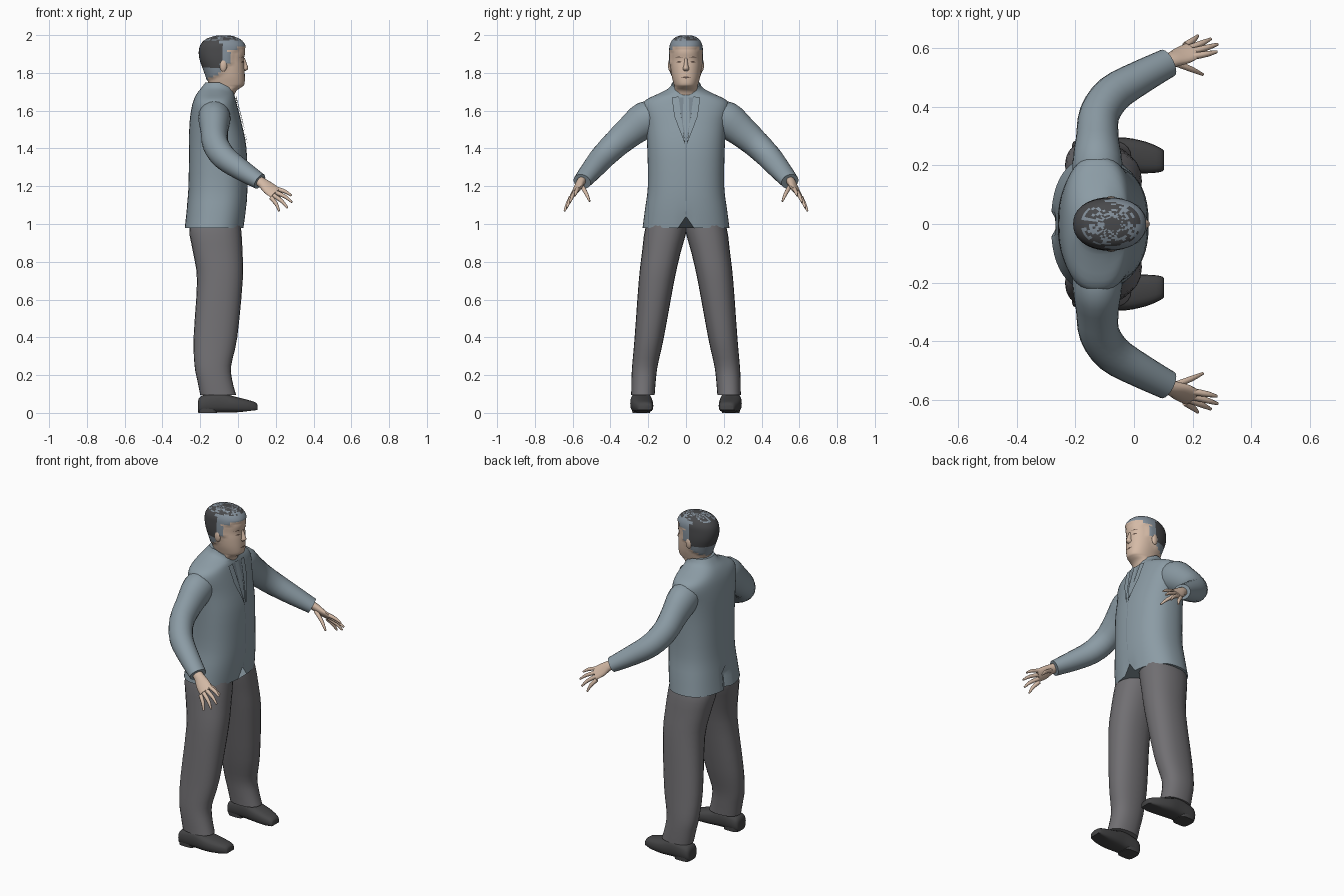
import bpy, bmesh, math, random
from mathutils import Vector
from mathutils.bvhtree import BVHTree

random.seed(4)
if "Cube" in bpy.data.objects:
    bpy.data.objects.remove(bpy.data.objects["Cube"])


def material(name, r, g, b):
    m = bpy.data.materials.new(name)
    m.use_nodes = True
    m.diffuse_color = (r, g, b, 1)
    m.node_tree.nodes["Principled BSDF"].inputs["Base Color"].default_value = (r, g, b, 1)
    return m


JACKET = material("blue grey cloth", .26, .33, .375)
SHIRT = material("shaded cloth", .19, .24, .28)
TROUSER = material("trouser grey", .165, .16, .17)
SHOE = material("shoe dark grey", .06, .06, .062)
SKIN = material("skin", .66, .49, .38)
HAIR = material("dark hair", .065, .066, .07)
HAIR_GREY = material("grey hair", .23, .28, .33)
FEATURE = material("face lines", .13, .085, .065)


def finish(name, bm, *mats):
    bmesh.ops.recalc_face_normals(bm, faces=bm.faces)
    me = bpy.data.meshes.new(name)
    bm.to_mesh(me)
    bm.free()
    ob = bpy.data.objects.new(name, me)
    bpy.context.collection.objects.link(ob)
    for m in mats:
        me.materials.append(m)
    bpy.ops.object.select_all(action='DESELECT')
    ob.select_set(True)
    bpy.context.view_layer.objects.active = ob
    bpy.ops.object.shade_smooth_by_angle(angle=math.radians(50))
    return ob


def smooth(rows, n):
    """Catmull-Rom rows of numbers, n steps per span."""
    out = []
    for i in range(len(rows) - 1):
        a, b, c, d = (rows[max(0, min(len(rows) - 1, i + k))] for k in (-1, 0, 1, 2))
        for s in range(n):
            t = s / n
            out.append([.5 * (2*q + (r-p)*t + (2*p-5*q+4*r-s2)*t*t + (3*q-p-3*r+s2)*t**3)
                        for p, q, r, s2 in zip(a, b, c, d)])
    return out + [list(rows[-1])]


def oval(n, power=2):
    """Unit superellipse."""
    for i in range(n):
        a = 2 * math.pi * i / n
        c, s = math.cos(a), math.sin(a)
        yield (math.copysign(abs(c) ** (2 / power), c), math.copysign(abs(s) ** (2 / power), s))


def skin_loops(loops):
    bm = bmesh.new()
    rings = [[bm.verts.new(p) for p in loop] for loop in loops]
    for a, b in zip(rings, rings[1:]):
        for i in range(len(a)):
            j = (i + 1) % len(a)
            bm.faces.new((a[i], a[j], b[j], b[i]))
    bm.faces.new(rings[0])
    bm.faces.new(rings[-1])
    return bm


def stack(rows, n=24, steps=3, power=2, side=1):
    """Level rings: z, back x, front x, low y, high y."""
    return skin_loops([[((xb + xf)/2 + u*(xf - xb)/2, side*((y0 + y1)/2 + v*(y1 - y0)/2), z)
                        for u, v in oval(n, power)] for z, xb, xf, y0, y1 in smooth(rows, steps)])


def tube(rows, across, n=16, steps=3, side=1):
    """Path rings: x, y, z, radius along 'across', other radius."""
    rows = smooth(rows, steps)
    pts = [Vector(r[:3]) for r in rows]
    loops = []
    for i, r in enumerate(rows):
        d = (pts[min(i + 1, len(pts) - 1)] - pts[max(i - 1, 0)]).normalized()
        b = d.cross(Vector(across)).normalized()
        a = b.cross(d)
        ring = [pts[i] + a*u*r[3] + b*v*r[4] for u, v in oval(n)]
        loops.append([(p.x, side*p.y, p.z) for p in ring])
    return skin_loops(loops)


def plate(name, outline, mat, target, lift=.004):
    """Thin patch of (y, z) points laid on the front of a part."""
    tree = BVHTree.FromPolygons([v.co for v in target.data.vertices],
                                [p.vertices for p in target.data.polygons])
    bm = bmesh.new()
    bm.faces.new([bm.verts.new((0, y, z)) for y, z in outline])
    bmesh.ops.triangulate(bm, faces=bm.faces)
    bmesh.ops.subdivide_edges(bm, edges=bm.edges, cuts=3, use_grid_fill=True)
    for v in bm.verts:
        hit = tree.ray_cast(Vector((1, v.co.y, v.co.z)), Vector((-1, 0, 0)))[0]
        v.co.x = (hit.x if hit else 0) + lift
    ob = finish(name, bm, mat)
    if sum(p.normal.x for p in ob.data.polygons) < 0:
        ob.data.flip_normals()
    return ob


# Jacket body with dipped collar, front hem notch and back vent
bm = stack([(z, xb, xf, -w, w) for z, xb, xf, w in [
    (.98, -.283, .03, .23), (1.08, -.272, .043, .217), (1.2, -.262, .05, .202),
    (1.4, -.26, .045, .205), (1.53, -.257, .02, .215), (1.61, -.247, 0, .232),
    (1.655, -.235, -.012, .215), (1.69, -.218, -.02, .145), (1.72, -.195, -.02, .09),
    (1.75, -.172, -.02, .073)]], n=48, power=2.4)
for v in bm.verts:
    front = max(0, (v.co.x + .1) / .1)
    if v.co.z > 1.68:
        v.co.z -= .05 * front * (v.co.z - 1.68) / .07
    if v.co.z < 1.1 and abs(v.co.y) < .03:
        if v.co.x > 0:
            v.co.z += .06 * max(0, 1 - abs(v.co.y) / .03) * (1.1 - v.co.z) / .12
        else:
            v.co.x += .025 * max(0, 1 - abs(v.co.y) / .02)
jacket = finish("jacket", bm, JACKET)

# Head: denser rings, hairline and hair tone set by position
bm = stack([(z, xb, xf, -w, w) for z, xb, xf, w in [
    (1.64, -.15, -.03, .068), (1.7, -.153, -.012, .066), (1.725, -.155, .02, .062),
    (1.74, -.157, .034, .065), (1.78, -.165, .036, .075), (1.83, -.182, .034, .082),
    (1.87, -.196, .031, .084), (1.91, -.201, .038, .083), (1.945, -.193, .032, .08),
    (1.972, -.168, .01, .066), (1.987, -.13, -.025, .042), (1.992, -.1, -.05, .02)]],
    n=40, steps=4, power=2.2)


def hairline(x):
    if x > -.005:
        return 1.935
    if x > -.05:
        return 1.915
    if x > -.085:
        return 1.85
    return 1.80 - max(0, -.1 - x) * .5


hair_verts = set()
for f in bm.faces:
    c = f.calc_center_median()
    if c.z > hairline(c.x):
        nape = c.x < -.09 and 1.83 < c.z < 1.965
        crown = c.z >= 1.965 and random.random() < .6
        f.material_index = 1 if nape or crown else 2
        hair_verts.update(f.verts)
bm.normal_update()
for v in hair_verts:
    out = Vector((v.co.x + .08, v.co.y, (v.co.z - 1.88) * .8)).normalized()
    v.co += out * .007
head = finish("head", bm, SKIN, HAIR, HAIR_GREY)

# Nose, mouth, collar front
finish("nose", stack([(1.878, .01, .036, -.007, .007), (1.84, .01, .05, -.012, .012),
                      (1.822, .01, .054, -.017, .017), (1.81, .01, .04, -.012, .012)], n=12), SKIN)
plate("mouth", [(-.026, 1.777), (0, 1.782), (.026, 1.777), (0, 1.77)], FEATURE, head, .002)
plate("shirt_front", [(-.045, 1.67), (.045, 1.67), (.02, 1.52), (0, 1.43), (-.02, 1.52)],
      SHIRT, jacket, .003)
plate("tie", [(-.014, 1.675), (.014, 1.675), (.02, 1.53), (0, 1.45), (-.016, 1.53)],
      JACKET, jacket, .007)
plate("front_seam", [(-.002, 1.43), (.002, 1.43), (.002, 1.05), (-.002, 1.05)], SHIRT, jacket, .002)

for label, s in (("left", 1), ("right", -1)):
    # Face sides
    plate(label + "_eye", [(s*.022, 1.858), (s*.036, 1.864), (s*.052, 1.857), (s*.036, 1.853)],
          FEATURE, head, .003)
    plate(label + "_eyebrow", [(s*.016, 1.88), (s*.04, 1.888), (s*.058, 1.88), (s*.04, 1.882)],
          FEATURE, head, .003)
    bm = bmesh.new()
    bmesh.ops.create_uvsphere(bm, u_segments=12, v_segments=8, radius=1)
    for v in bm.verts:
        v.co = Vector((-.078 + .02*v.co.x, s*(.084 + .011*v.co.y), 1.84 + .034*v.co.z))
    finish(label + "_ear", bm, SKIN)

    # Lapel
    plate(label + "_lapel", [(s*.04, 1.675), (s*.075, 1.67), (s*.062, 1.57),
                             (s*.004, 1.42), (s*.022, 1.54)], JACKET, jacket, .009)

    # Sleeve and cuff opening
    finish(label + "_sleeve", tube([
        (-.125, .13, 1.585, .07, .08), (-.125, .21, 1.555, .096, .085),
        (-.125, .295, 1.49, .083, .073), (-.118, .375, 1.42, .073, .069),
        (-.07, .445, 1.35, .066, .066), (.02, .5, 1.285, .056, .058),
        (.115, .55, 1.225, .043, .05)], (0, 0, 1), n=20, side=s), JACKET)

    # Hand: palm, fingers, thumb
    spread = (-.55, .6, -.6)
    finish(label + "_palm", tube([
        (.09, .545, 1.24, .027, .024), (.13, .56, 1.217, .03, .022),
        (.165, .575, 1.188, .04, .018), (.2, .592, 1.163, .04, .013)], spread, side=s), SKIN)
    for part, base, tip in [
            ("index_finger", (.2, .572, 1.187), (.283, .588, 1.15)),
            ("middle_finger", (.195, .588, 1.17), (.286, .614, 1.115)),
            ("ring_finger", (.188, .6, 1.152), (.262, .632, 1.085)),
            ("little_finger", (.175, .61, 1.14), (.218, .643, 1.068)),
            ("thumb", (.14, .55, 1.2), (.235, .51, 1.12))]:
        a, b = Vector(base), Vector(tip)
        mid = a.lerp(b, .55) + Vector((.004, 0, .005))
        finish(f"{label}_{part}", tube([(*a, .012, .012), (*mid, .01, .01), (*b, .005, .005)],
                                       spread, n=8, side=s), SKIN)

    # Trouser leg
    finish(label + "_trouser_leg", stack([
        (1.1, -.22, 0, -.005, .17), (.98, -.258, .016, -.006, .215),
        (.85, -.238, .024, .028, .233), (.7, -.217, .025, .062, .25),
        (.4, -.235, -.004, .117, .272), (.25, -.23, -.036, .15, .285),
        (.17, -.215, -.03, .16, .289), (.095, -.2, -.01, .166, .29)],
        power=2.3, side=s), TROUSER)

    # Shoe lofted heel to toe with a flat sole
    rows = smooth([(-.212, .237, .03, .055), (-.195, .237, .05, .09), (-.1, .237, .055, .11),
                   (-.03, .235, .06, .09), (.04, .227, .054, .072), (.088, .219, .042, .058),
                   (.102, .217, .033, .045)], 3)
    finish(label + "_shoe", skin_loops([
        [(x, s*(y + w*u), max(.003 + max(0, x)*.12, h/2 + h/2*v)) for u, v in oval(20, 2.8)]
        for x, y, w, h in rows]), SHOE)
    finish(label + "_shoe_heel", stack([
        (0, -.208, -.11, .19, .284), (.03, -.21, -.11, .188, .286)], steps=1, power=4, side=s), SHOE)
